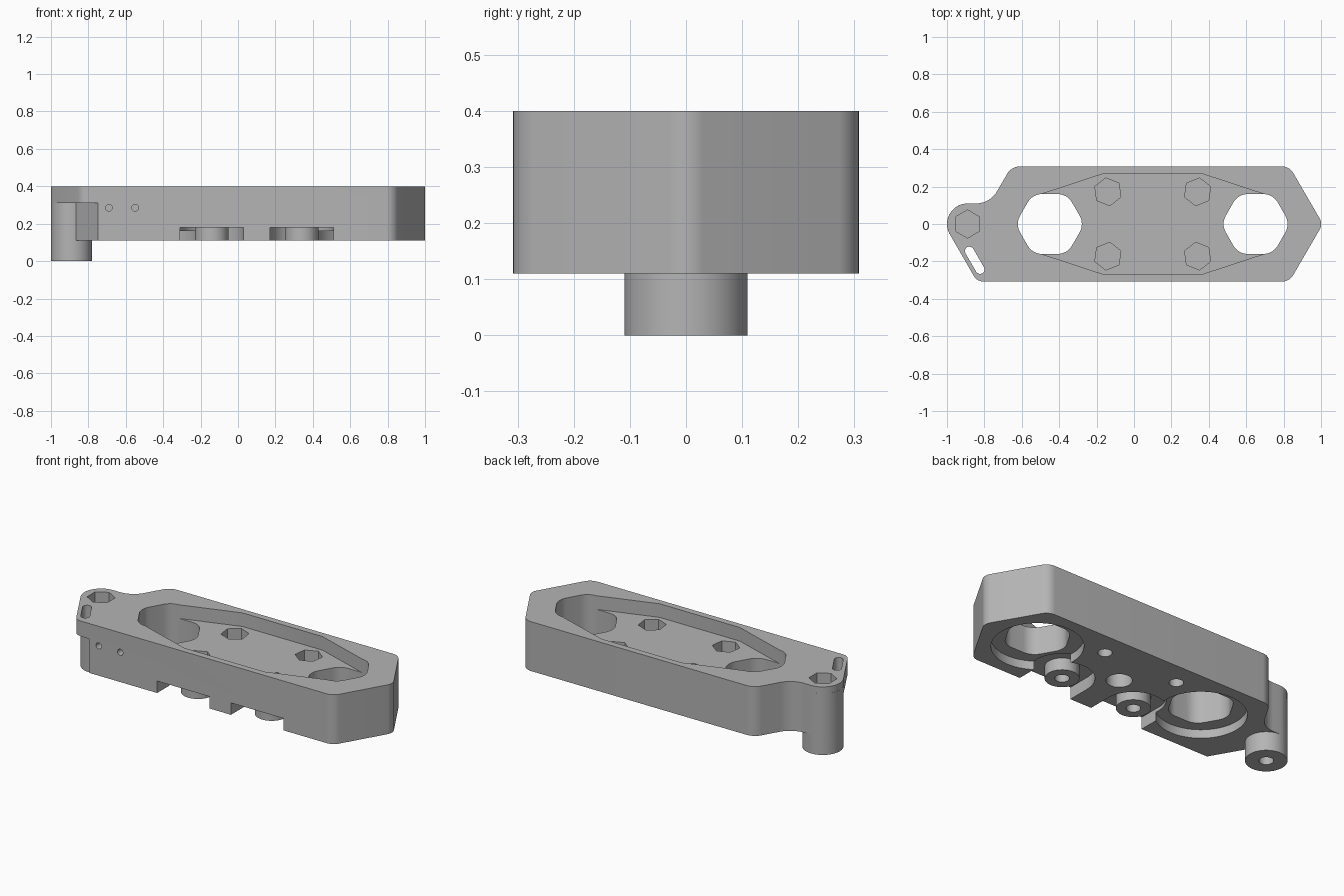
import bpy
import bmesh
from math import cos, sin, tan, pi, radians
from mathutils import Vector

cube = bpy.data.objects.get("Cube")
if cube:
    bpy.data.objects.remove(cube, do_unlink=True)

# One plain grey for the whole part
grey = bpy.data.materials.new("plain grey")
grey.use_nodes = True
colour = (0.46, 0.46, 0.46, 1)
grey.diffuse_color = colour
grey.node_tree.nodes["Principled BSDF"].inputs["Base Color"].default_value = colour


def rounded(corners, steps=10):
    """Round each (x, y, radius) corner of a closed outline."""
    result = []
    for i, (x, y, r) in enumerate(corners):
        p = Vector((x, y))
        if not r:
            result.append(p)
            continue
        a = (Vector(corners[i - 1][:2]) - p).normalized()
        b = (Vector(corners[(i + 1) % len(corners)][:2]) - p).normalized()
        half = a.angle(b) / 2
        centre = p + (a + b).normalized() * r / sin(half)
        start = p + a * r / tan(half) - centre
        end = p + b * r / tan(half) - centre
        sweep = pi - 2 * half
        for k in range(steps + 1):
            t = k / steps
            result.append(centre + (start * sin((1 - t) * sweep) + end * sin(t * sweep)) / sin(sweep))
    return result


def prism(name, outline, z0, z1):
    bm = bmesh.new()
    face = bm.faces.new([bm.verts.new((p[0], p[1], z0)) for p in outline])
    ext = bmesh.ops.extrude_face_region(bm, geom=[face])
    verts = [v for v in ext["geom"] if isinstance(v, bmesh.types.BMVert)]
    bmesh.ops.translate(bm, verts=verts, vec=(0, 0, z1 - z0))
    bmesh.ops.recalc_face_normals(bm, faces=bm.faces)
    mesh = bpy.data.meshes.new(name)
    bm.to_mesh(mesh)
    bm.free()
    mesh.materials.append(grey)
    obj = bpy.data.objects.new(name, mesh)
    bpy.context.collection.objects.link(obj)
    return obj


def ring(x, y, r, sides=40, turn=0.0):
    return [(x + r * cos(turn + 2 * pi * k / sides), y + r * sin(turn + 2 * pi * k / sides))
            for k in range(sides)]


def combine(target, tool, operation="DIFFERENCE"):
    mod = target.modifiers.new(tool.name, "BOOLEAN")
    mod.operation = operation
    mod.solver = "EXACT"
    mod.object = tool
    bpy.context.view_layer.objects.active = target
    bpy.ops.object.modifier_apply(modifier=mod.name)
    bpy.data.objects.remove(tool, do_unlink=True)


BOTTOM, TOP, FLOOR, TAB = 0.11, 0.40, 0.32, 0.31
HALF = 0.308
BOSS_X, BOSS_R = -0.89, 0.11
PORTS = (-0.45, 0.65)
SCREWS = (-0.14, 0.34)
SCREW_Y = 0.172

# Main plate
body = prism("housing_body", rounded([
    (0.831, HALF, 0.07), (-0.655, HALF, 0.08), (-0.77, BOSS_R, 0.13), (-1.08, BOSS_R, BOSS_R),
    (-0.839, -HALF, 0.06), (0.831, -HALF, 0.07), (1.01, 0, 0.06)]), BOTTOM, TOP)

# Undercut that leaves a thin tab at the end, then the pivot boss
combine(body, prism("tab_undercut", [(-0.74, -0.325), (-0.945, 0.03), (-1.2, 0.03), (-1.2, -0.325)],
                    0, TAB))
combine(body, prism("pivot_boss", ring(BOSS_X, 0, BOSS_R - 0.0003, 56), 0, 0.36), "UNION")

# Shallow top pocket
combine(body, prism("top_pocket", [
    (-0.5, 0.158), (-0.16, 0.27), (0.36, 0.27), (0.7, 0.158),
    (0.7, -0.158), (0.36, -0.27), (-0.16, -0.27), (-0.5, -0.158)], FLOOR, 0.5))

# Rounded hexagonal ports with round recesses underneath
for x in PORTS:
    hexagon = [(px, py, 0.09) for px, py in ring(x, 0, 0.185, 6)]
    combine(body, prism("port", rounded(hexagon, 8), 0, 0.5))
    combine(body, prism("port_recess", ring(x, 0, 0.24, 64), 0, 0.16))

# Open-fronted pockets underneath, each with a round screw post
for x in SCREWS:
    arch = [(x + 0.17 * cos(pi * k / 24), -SCREW_Y + 0.17 * sin(pi * k / 24)) for k in range(25)]
    combine(body, prism("front_pocket", arch + [(x - 0.17, -0.4), (x + 0.17, -0.4)], 0, 0.18))
    combine(body, prism("screw_post", ring(x, -SCREW_Y, 0.09), BOTTOM, 0.2), "UNION")

# Nut pockets above and screw holes below
for x in SCREWS:
    for y in (SCREW_Y, -SCREW_Y):
        tilt = radians(8) * (-1 if (x > 0) == (y > 0) else 1)
        combine(body, prism("nut_pocket", ring(x, y, 0.075, 6, pi / 2 + tilt), 0.23, 0.45))
        combine(body, prism("screw_hole", ring(x, y, 0.038, 24), 0, 0.21))
combine(body, prism("boss_nut_pocket", ring(BOSS_X, 0, 0.075, 6, pi / 2), 0.3, 0.5))
combine(body, prism("boss_screw_hole", ring(BOSS_X, 0, 0.038, 24), -0.1, 0.28))
combine(body, prism("centre_hole", ring(0.1, 0, 0.068), 0, 0.22))

# Slanted slot through the tab
slot_turn = radians(-60)
slot = []
for px, py, base in ((-0.88, -0.145, pi / 2), (-0.823, -0.243, -pi / 2)):
    for k in range(11):
        angle = slot_turn + base + pi * k / 10
        slot.append((px + 0.024 * cos(angle), py + 0.024 * sin(angle)))
combine(body, prism("tab_slot", slot, 0.2, 0.5))

# Two small holes in the front wall
for x in (-0.69, -0.55):
    drill = prism("front_hole", ring(x, 0.285, 0.018, 20), 0.2, 0.4)
    drill.rotation_euler.x = pi / 2
    bpy.context.view_layer.update()
    combine(body, drill)

# Smooth the rounded walls, keep edges crisp
bpy.ops.object.select_all(action="DESELECT")
body.select_set(True)
bpy.context.view_layer.objects.active = body
bpy.ops.object.shade_smooth_by_angle(angle=radians(30))
